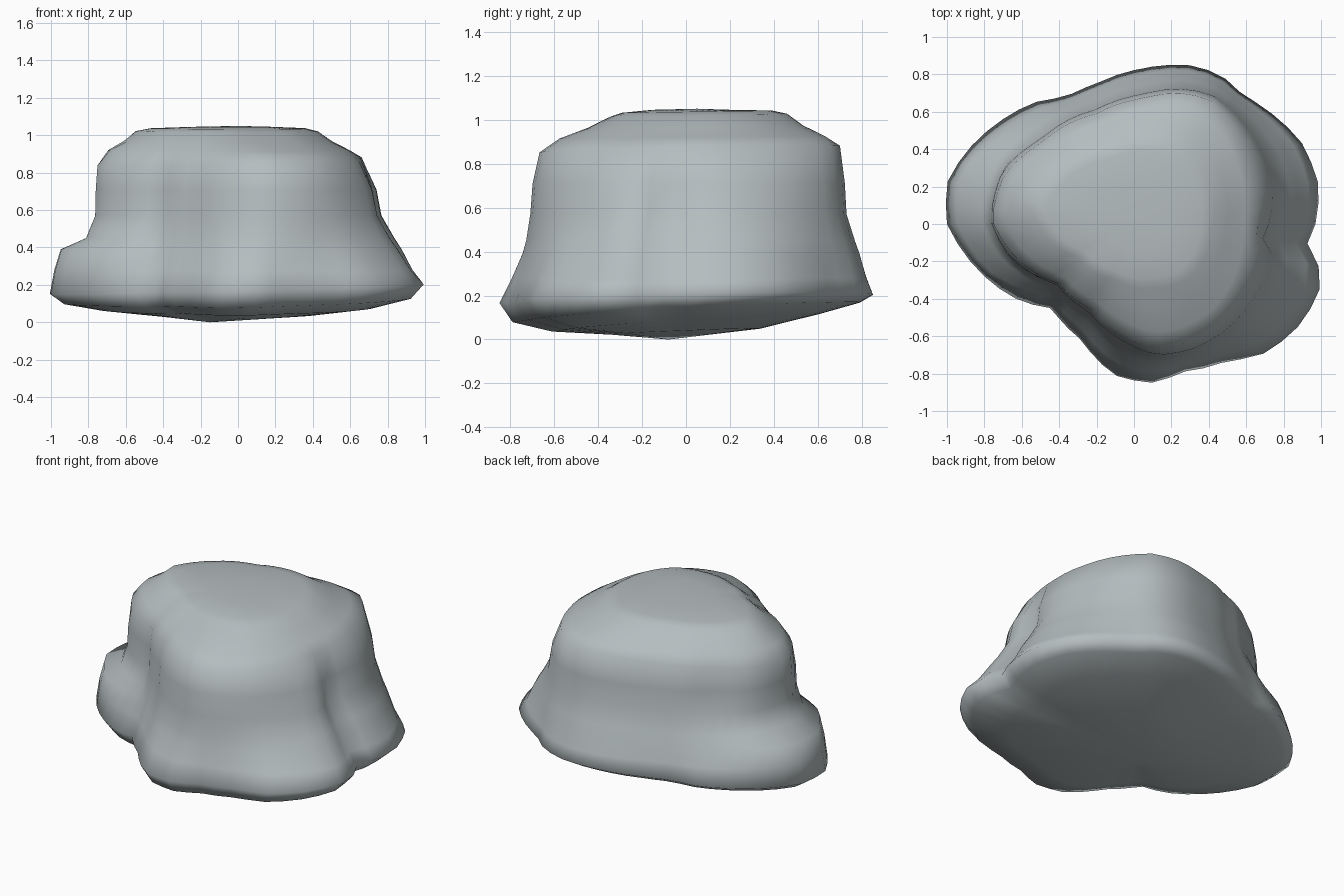
import bpy, bmesh, math

if "Cube" in bpy.data.objects:
    bpy.data.objects.remove(bpy.data.objects["Cube"])

N = 56

# Outlines seen from above: foot, waist, upper rim, plateau
FOOT = [(.97, 0), (.99, .2), (.9, .43), (.75, .58), (.58, .69), (.46, .8), (.29, .85), (.04, .83),
        (-.2, .75), (-.38, .67), (-.47, .67), (-.73, .54), (-.91, .37), (-1, .22), (-1, 0),
        (-.83, -.25), (-.63, -.4), (-.44, -.45), (-.28, -.62), (-.1, -.81), (.12, -.85),
        (.25, -.79), (.5, -.73), (.68, -.7), (.86, -.57), (.99, -.37), (1, -.25), (.92, -.12)]
WAIST = [(.75, .02), (.77, .15), (.72, .36), (.6, .55), (.42, .7), (.27, .73), (.04, .7),
         (-.2, .62), (-.5, .46), (-.7, .3), (-.77, .02), (-.67, -.18), (-.42, -.32),
         (-.25, -.47), (-.07, -.63), (.12, -.71), (.32, -.68), (.5, -.58), (.66, -.41),
         (.76, -.22), (.7, -.08)]
RIM = [(.66, .05), (.63, .3), (.55, .5), (.41, .66), (.27, .7), (.04, .67), (-.2, .59),
       (-.5, .43), (-.69, .27), (-.76, .02), (-.64, -.17), (-.4, -.32), (-.22, -.46),
       (-.04, -.6), (.12, -.67), (.3, -.63), (.46, -.53), (.57, -.38), (.64, -.15)]
PLATEAU = [(.42, 0), (.42, .15), (.36, .3), (.22, .43), (.05, .46), (-.15, .41), (-.4, .3),
           (-.56, .1), (-.48, -.05), (-.3, -.18), (-.1, -.3), (.1, -.34), (.28, -.3), (.38, -.17)]


def radii(outline):
    """Resample an outline as radii at N even angles."""
    pts = sorted((math.atan2(y, x) % math.tau, math.hypot(x, y)) for x, y in outline)
    pts = [(pts[-1][0] - math.tau, pts[-1][1])] + pts + [(pts[0][0] + math.tau, pts[0][1])]
    out = []
    for i in range(N):
        a = math.tau * i / N
        for (a0, r0), (a1, r1) in zip(pts, pts[1:]):
            if a0 <= a <= a1:
                out.append(r0 + (r1 - r0) * (a - a0) / max(a1 - a0, 1e-6))
                break
    return out


def mix(p, q, t):
    return [u + (v - u) * t for u, v in zip(p, q)]


foot, waist, rim, plateau = map(radii, (FOOT, WAIST, RIM, PLATEAU))

# Low lobe bulging on the left, and a hollower skirt at the front: weight per angle
lobe, front = [], []
for i in range(N):
    a = math.tau * i / N
    lobe.append(min(1, max(0, (42 - abs(math.degrees(a) - 180)) / 22)))
    front.append(max(0, -math.sin(a)))


def skirt(t, lobe_t, front_t):
    """Ring between foot and waist, adjusted by direction."""
    return [f + (w - f) * (t + (lobe_t - t) * l + front_t * k * (1 - l))
            for f, w, l, k in zip(foot, waist, lobe, front)]


# (radii, height, tilt in x, tilt in y)
layers = [
    ([r * .4 for r in foot], .035, .015, .04),
    ([r * .72 for r in foot], .075, .02, .065),
    ([r * .93 for r in foot], .12, .025, .055),
    (foot, .18, .03, .02),
    (skirt(.24, .1, .14), .28, 0, 0),
    (skirt(.5, .24, .2), .39, 0, 0),
    (skirt(.68, .8, .16), .45, 0, 0),
    (waist, .57, 0, 0),
    (mix(waist, rim, .25), .71, 0, 0),
    (rim, .86, .03, .02),
    (mix(rim, plateau, .28), .92, 0, .01),
    (mix(rim, plateau, .68), .968, 0, .01),
    (plateau, 1.02, 0, .015),
    ([r * .85 for r in plateau], 1.036, 0, .015),
    ([r * .45 for r in plateau], 1.045, 0, 0),
]

# Boulder body: stacked rings closed by a fan at each end
bm = bmesh.new()
rings = []
for rad, z, tx, ty in layers:
    ring = []
    for i, r in enumerate(rad):
        a = math.tau * i / N
        x, y = r * math.cos(a), r * math.sin(a)
        ring.append(bm.verts.new((x, y, z + tx * x + ty * y)))
    rings.append(ring)
bottom = bm.verts.new((-.15, -.08, 0))
top = bm.verts.new((0, .05, 1.05))
for i in range(N):
    j = (i + 1) % N
    for lo, hi in zip(rings, rings[1:]):
        bm.faces.new((lo[i], lo[j], hi[j], hi[i]))
    bm.faces.new((bottom, rings[0][j], rings[0][i]))
    bm.faces.new((top, rings[-1][i], rings[-1][j]))
for f in bm.faces:
    f.smooth = True
mesh = bpy.data.meshes.new("boulder")
bm.to_mesh(mesh)
bm.free()
boulder = bpy.data.objects.new("boulder", mesh)
bpy.context.collection.objects.link(boulder)

stone = bpy.data.materials.new("grey stone")
stone.diffuse_color = (.46, .51, .525, 1)
stone.use_nodes = True
stone.node_tree.nodes["Principled BSDF"].inputs["Base Color"].default_value = stone.diffuse_color
mesh.materials.append(stone)
